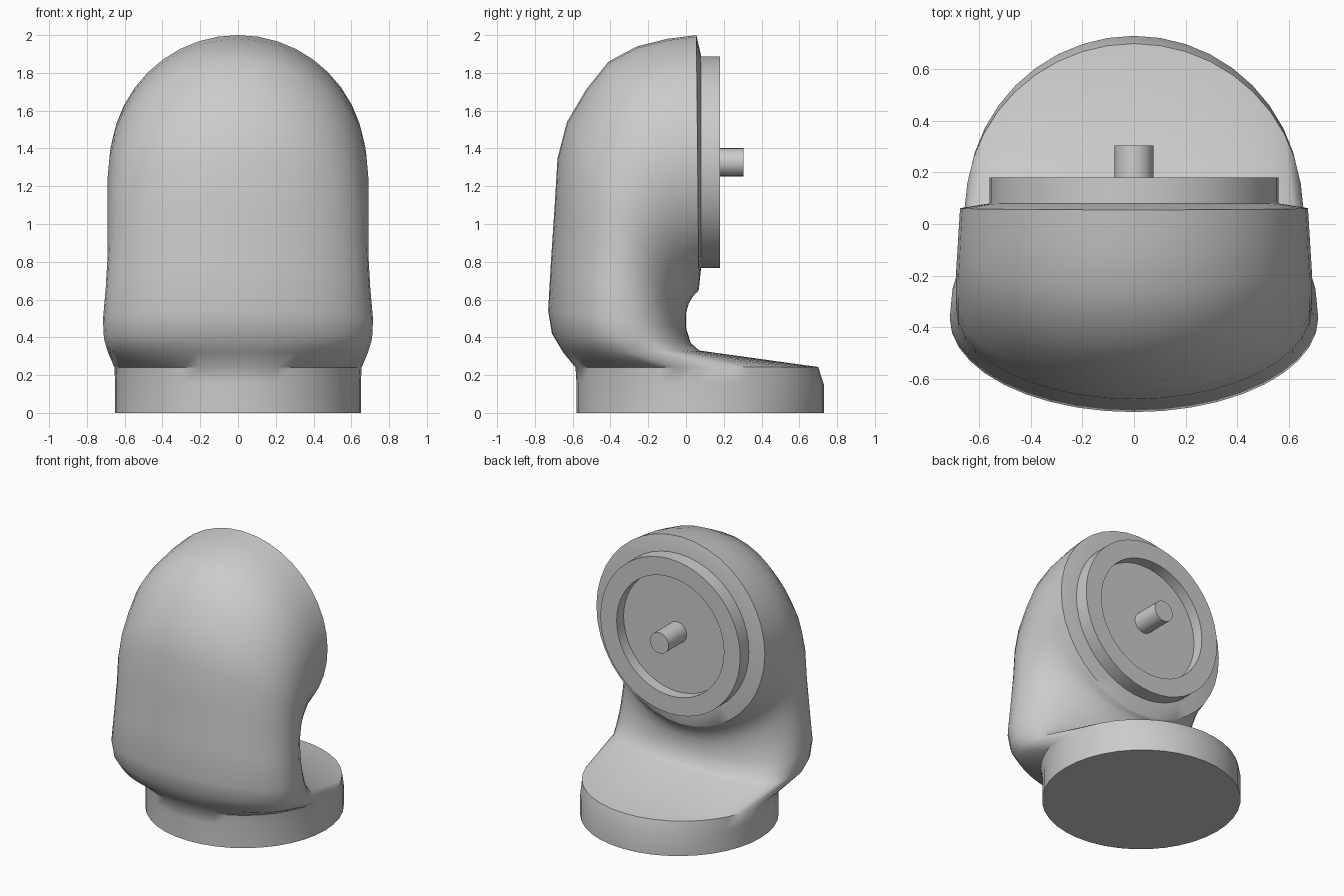
import bpy, bmesh, math
from mathutils import Vector

cube = bpy.data.objects.get("Cube")
if cube:
    bpy.data.objects.remove(cube, do_unlink=True)

grey = bpy.data.materials.new("plain grey")
grey.use_nodes = True
colour = (0.6, 0.6, 0.6, 1)
grey.diffuse_color = colour
grey.node_tree.nodes["Principled BSDF"].inputs["Base Color"].default_value = colour


def loft(name, rings, sides, angle):
    """Skin a list of closed point rings and cap both ends."""
    bm = bmesh.new()
    loops = [[bm.verts.new(p) for p in ring] for ring in rings]
    for a, b in zip(loops, loops[1:]):
        for i in range(sides):
            j = (i + 1) % sides
            bm.faces.new((a[i], a[j], b[j], b[i]))
    bm.faces.new(loops[0])
    bm.faces.new(loops[-1])
    bmesh.ops.recalc_face_normals(bm, faces=bm.faces)
    mesh = bpy.data.meshes.new(name)
    bm.to_mesh(mesh)
    bm.free()
    obj = bpy.data.objects.new(name, mesh)
    bpy.context.collection.objects.link(obj)
    mesh.materials.append(grey)
    bpy.ops.object.select_all(action="DESELECT")
    obj.select_set(True)
    bpy.context.view_layer.objects.active = obj
    bpy.ops.object.shade_smooth_by_angle(angle=math.radians(angle))
    return obj


def section(outer, inner, half_width, square, sides):
    """Oval between an outer and inner side point; the inner half may be squarer."""
    o, n = Vector((0, *outer)), Vector((0, *inner))
    mid, half = (o + n) / 2, (o - n) / 2
    ring = []
    for i in range(sides):
        t = math.tau * i / sides
        c, s = math.cos(t), math.sin(t)
        if c < 0:
            c = -abs(c) ** (2 / square)
            s = math.copysign(abs(s) ** (2 / square), s)
        ring.append(mid + half * c + Vector((half_width * s, 0, 0)))
    return ring


def turned(name, profile, sides):
    """Revolve (radius, y) points about the horizontal axis of the head."""
    axis_z = 1.327
    rings = [[(r * math.sin(math.tau * i / sides), y,
               axis_z + r * math.cos(math.tau * i / sides))
              for i in range(sides)] for r, y in profile]
    return loft(name, rings, sides, 30)


# Bent body: outer (y, z), inner (y, z), half width, squareness of inner half
body = [
    ((-.58, 0), (.73, 0), .65, 2),
    ((-.58, .16), (.73, .15), .65, 2),
    ((-.585, .24), (.70, .243), .655, 2),
    ((-.65, .32), (.07, .33), .69, 3),
    ((-.71, .42), (.025, .37), .71, 2.7),
    ((-.73, .54), (.0, .45), .715, 2.4),
    ((-.715, .80), (.0, .53), .70, 2.2),
    ((-.695, 1.10), (.015, .58), .69, 2),
    ((-.68, 1.35), (.03, .605), .69, 2),
    ((-.63, 1.54), (.04, .62), .69, 2),
    ((-.53, 1.71), (.047, .63), .69, 2),
    ((-.41, 1.86), (.055, .635), .69, 2),
    ((-.26, 1.94), (.06, .64), .685, 2),
    ((-.10, 1.98), (.065, .645), .68, 2),
    ((.055, 2.0), (.068, .655), .675, 2),
    ((.08, 1.89), (.08, .77), .56, 2),
]
loft("bent_body", [section(*row, 40) for row in body], 40, 40)

# Round plate with a sunken centre
turned("face_plate", [(.56, .06), (.56, .18), (.43, .18), (.43, .10)], 48)

# Centre pin
turned("centre_pin", [(.075, .09), (.075, .305)], 24)
